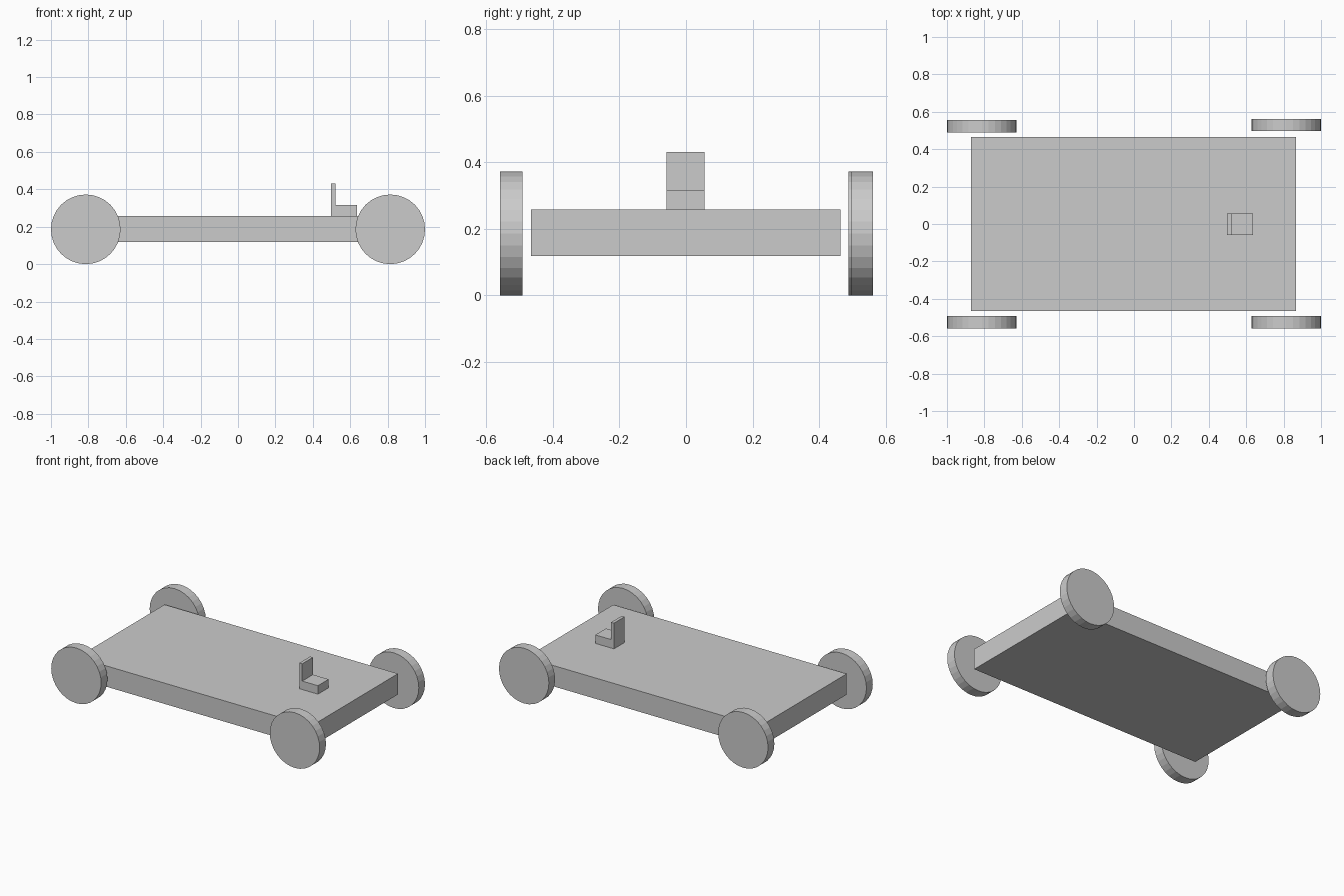
import bpy, bmesh, math

if "Cube" in bpy.data.objects:
    bpy.data.objects.remove(bpy.data.objects["Cube"])


def prism(name, profile, y0, y1):
    """Extrude an x-z profile along y into a closed solid."""
    bm = bmesh.new()
    face = bm.faces.new([bm.verts.new((x, y0, z)) for x, z in profile])
    ext = bmesh.ops.extrude_face_region(bm, geom=[face])
    moved = [v for v in ext["geom"] if isinstance(v, bmesh.types.BMVert)]
    bmesh.ops.translate(bm, verts=moved, vec=(0, y1 - y0, 0))
    bmesh.ops.recalc_face_normals(bm, faces=bm.faces)
    mesh = bpy.data.meshes.new(name)
    bm.to_mesh(mesh)
    bm.free()
    obj = bpy.data.objects.new(name, mesh)
    bpy.context.collection.objects.link(obj)
    return obj


def disc(cx, cz, r, sides=32):
    return [(cx + r * math.cos(2 * math.pi * i / sides),
             cz + r * math.sin(2 * math.pi * i / sides)) for i in range(sides)]


# Flat chassis slab
prism("chassis", [(-0.872, 0.118), (0.867, 0.118), (0.867, 0.258), (-0.872, 0.258)],
      -0.465, 0.464)

# L-shaped seat with thin backrest
prism("seat", [(0.498, 0.258), (0.637, 0.258), (0.637, 0.315),
               (0.52, 0.315), (0.52, 0.431), (0.498, 0.431)], -0.059, 0.055)

# Four wheels standing just clear of the chassis sides
R = 0.186
for name, x, y0, y1 in (("wheel_front_left", -1 + R, -0.559, -0.492),
                        ("wheel_front_right", 1 - R, -0.559, -0.492),
                        ("wheel_back_left", -1 + R, 0.488, 0.555),
                        ("wheel_back_right", 1 - R, 0.496, 0.562)):
    prism(name, disc(x, R, R), y0, y1)
